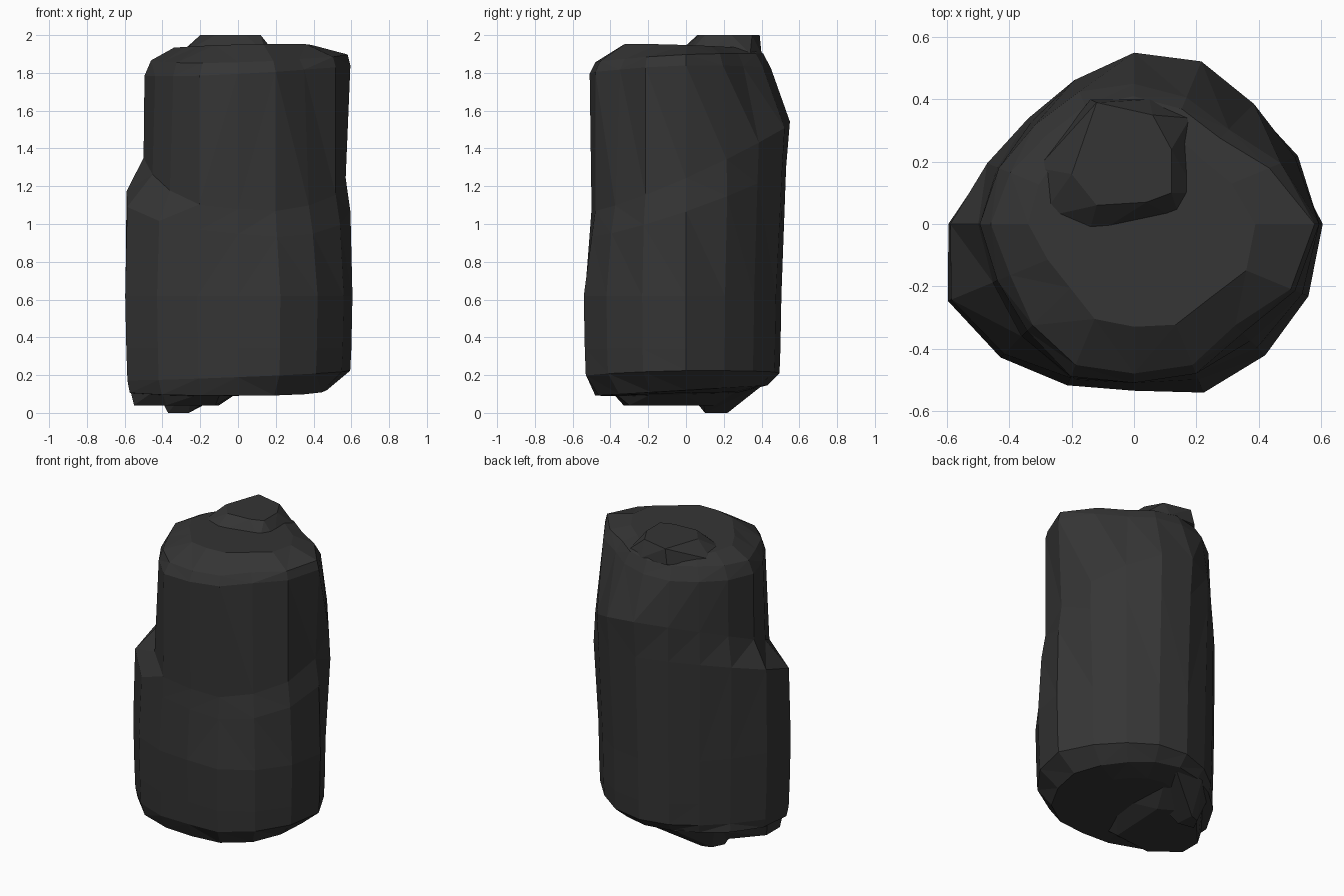
import bpy, bmesh
from math import cos, sin, pi

if "Cube" in bpy.data.objects:
    bpy.data.objects.remove(bpy.data.objects["Cube"])

mat = bpy.data.materials.new("dark_stone")
mat.diffuse_color = (0.035, 0.035, 0.035, 1)
mat.use_nodes = True
mat.node_tree.nodes["Principled BSDF"].inputs["Base Color"].default_value = mat.diffuse_color


def make_object(name, bm):
    bmesh.ops.recalc_face_normals(bm, faces=bm.faces)
    mesh = bpy.data.meshes.new(name)
    bm.to_mesh(mesh)
    bm.free()
    mesh.materials.append(mat)
    ob = bpy.data.objects.new(name, mesh)
    bpy.context.collection.objects.link(ob)
    return ob


def loft(name, sections):
    """Skin polar sections (z, tilt_x, tilt_y, scale, radii) into a closed solid."""
    bm = bmesh.new()
    rings = []
    for z, tx, ty, s, radii in sections:
        ring = []
        for i, r in enumerate(radii):
            a = 2 * pi * i / len(radii)
            x, y = r * s * cos(a), r * s * sin(a)
            ring.append(bm.verts.new((x, y, z + tx * x + ty * y)))
        rings.append(ring)
    n = len(rings[0])
    for lo, hi in zip(rings, rings[1:]):
        for i in range(n):
            j = (i + 1) % n
            bm.faces.new((lo[i], lo[j], hi[j], hi[i]))
    bm.faces.new(rings[0][::-1])
    bm.faces.new(rings[-1])
    bmesh.ops.triangulate(bm, faces=bm.faces, quad_method='SHORT_EDGE')
    return make_object(name, bm)


def chunk(name, outline_a, z_a, outline_b, z_b):
    """Convex chip of stone between two flat outlines."""
    bm = bmesh.new()
    for outline, z in ((outline_a, z_a), (outline_b, z_b)):
        for x, y in outline:
            bm.verts.new((x, y, z))
    bmesh.ops.convex_hull(bm, input=bm.verts)
    bmesh.ops.delete(bm, geom=[v for v in bm.verts if not v.link_faces], context='VERTS')
    return make_object(name, bm)


# Cross-sections: radii every 22.5 degrees, starting at +x
bottom = (.47, .43, .41, .42, .43, .43, .45, .50, .57, .62, .57, .51, .48, .50, .50, .48)
low = (.60, .535, .505, .51, .50, .48, .47, .50, .59, .64, .60, .555, .53, .58, .59, .60)
belly = (.595, .57, .535, .55, .53, .50, .48, .51, .59, .635, .59, .54, .51, .54, .56, .585)
waist = (.57, .56, .545, .565, .55, .50, .465, .475, .50, .49, .51, .535, .50, .52, .53, .56)
shoulder = (.595, .51, .43, .44, .45, .46, .45, .47, .495, .475, .485, .53, .51, .52, .495, .56)
rim = (.58, .47, .39, .40, .41, .41, .40, .43, .46, .43, .46, .49, .48, .49, .46, .545)
crest = (.39, .34, .30, .32, .38, .37, .33, .33, .34, .30, .29, .33, .33, .35, .34, .39)

# Main pillar of rock; the tilted waist makes the ledge on the left
rock = loft("rock", [
    (.10, .02, .03, .65, bottom),
    (.12, 0, .06, 1.0, bottom),
    (.20, .04, .02, .99, low),
    (.34, 0, 0, 1.0, low),
    (.62, 0, 0, 1.01, low),
    (1.12, -.09, .34, 1.0, belly),
    (1.30, -.10, .44, 1.0, waist),
    (1.81, .05, .03, 1.0, shoulder),
    (1.88, .03, .05, 1.0, rim),
    (1.94, .02, -.03, 1.0, crest),
])

# Raised crown on the top, and the low lumps under the base
lumps = [
    chunk("crown",
          [(-.31, .18), (-.3, .02), (-.14, .40), (.05, .40), (.18, .34),
           (.2, .1), (.15, .01), (-.15, -.05)], 1.90,
          [(-.2, .16), (-.12, .39), (.06, .35), (.12, .24), (.12, .1), (.04, .07), (-.12, .06)], 2.0),
    chunk("base_pad",
          [(-.57, -.04), (-.575, -.2), (-.41, -.40), (-.08, -.42), (.05, -.1), (0, .3), (-.3, .3)], .14,
          [(-.55, -.06), (-.55, -.2), (-.38, -.33), (-.12, -.3), (-.1, .1), (-.3, .22)], .04),
    chunk("foot",
          [(-.45, .08), (-.38, .24), (-.2, .4), (.02, .41), (-.03, .08), (-.25, -.02)], .15,
          [(-.37, .12), (-.33, .2), (-.27, .22), (-.26, .1)], 0),
]

# Fuse the lumps into the rock
bpy.context.view_layer.objects.active = rock
for lump in lumps:
    mod = rock.modifiers.new(lump.name, 'BOOLEAN')
    mod.operation = 'UNION'
    mod.solver = 'EXACT'
    mod.object = lump
    bpy.ops.object.modifier_apply(modifier=mod.name)
    bpy.data.objects.remove(lump)
